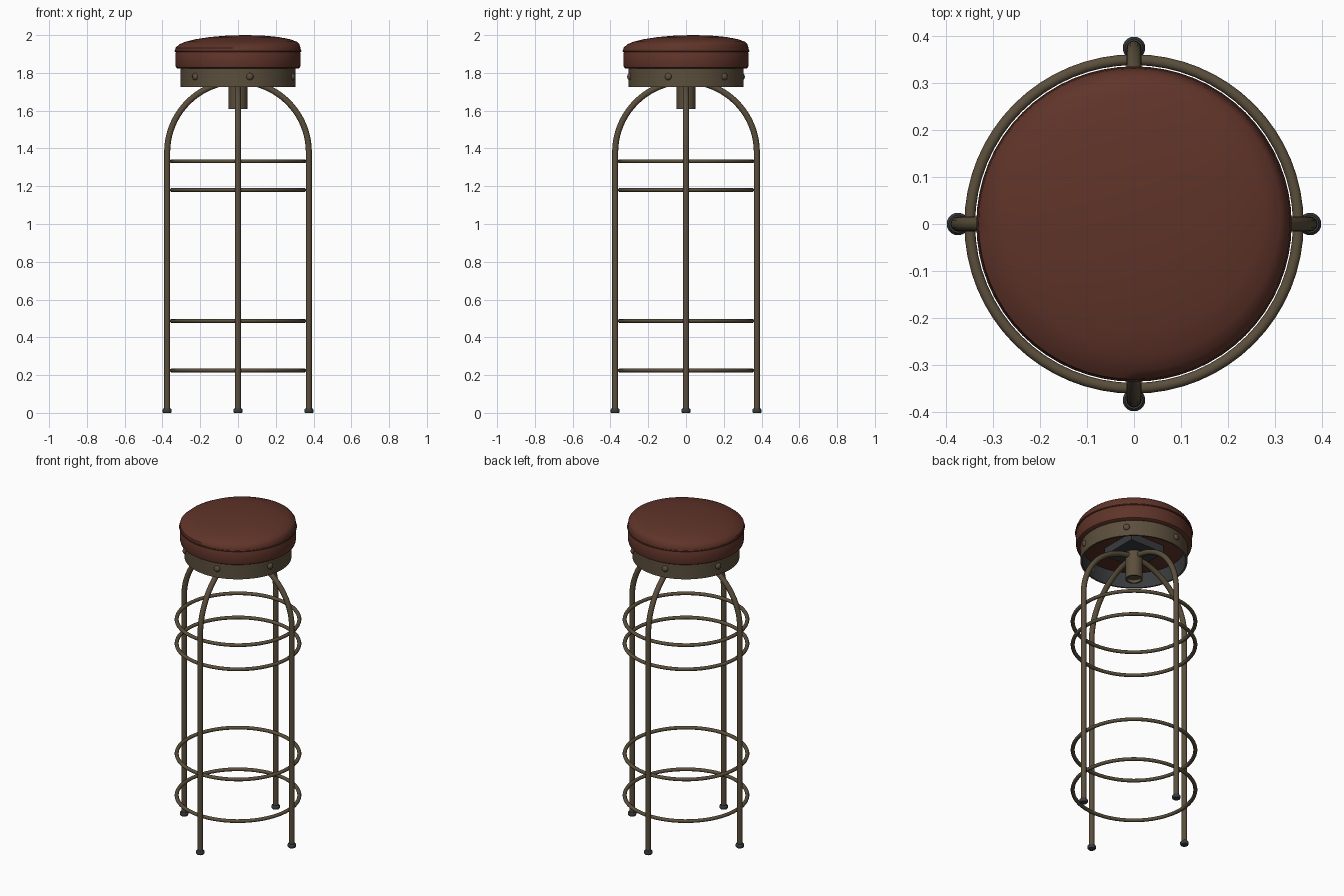
import bpy, bmesh, math
from mathutils import Matrix, Vector

if "Cube" in bpy.data.objects:
    bpy.data.objects.remove(bpy.data.objects["Cube"])


def material(name, color):
    m = bpy.data.materials.new(name)
    m.diffuse_color = (*color, 1)
    m.use_nodes = True
    m.node_tree.nodes["Principled BSDF"].inputs["Base Color"].default_value = m.diffuse_color
    return m


LEATHER = material("red_brown_leather", (0.115, 0.034, 0.022))
METAL = material("aged_bronze", (0.105, 0.078, 0.045))
RUBBER = material("dark_grey", (0.04, 0.043, 0.046))


def finish(name, bm, *mats, angle=40):
    bmesh.ops.recalc_face_normals(bm, faces=bm.faces)
    mesh = bpy.data.meshes.new(name)
    bm.to_mesh(mesh)
    bm.free()
    ob = bpy.data.objects.new(name, mesh)
    bpy.context.collection.objects.link(ob)
    for m in mats:
        mesh.materials.append(m)
    bpy.ops.object.select_all(action='DESELECT')
    ob.select_set(True)
    bpy.context.view_layer.objects.active = ob
    bpy.ops.object.shade_smooth_by_angle(angle=math.radians(angle))
    return ob


def lathe(profile, steps=64, center=(0, 0), closed=False):
    """Spin (radius, height) points around a vertical axis."""
    bm = bmesh.new()
    vs = [bm.verts.new((r, 0, z)) for r, z in profile]
    pairs = list(zip(vs, vs[1:])) + ([(vs[-1], vs[0])] if closed else [])
    edges = [bm.edges.new(p) for p in pairs]
    bmesh.ops.spin(bm, geom=vs + edges, cent=(0, 0, 0), axis=(0, 0, 1),
                   angle=math.tau, steps=steps)
    bmesh.ops.remove_doubles(bm, verts=bm.verts, dist=1e-5)
    bmesh.ops.translate(bm, verts=bm.verts, vec=(*center, 0))
    return bm


def tube(path, radius, sides=12):
    """Sweep a circle along a path lying in the XZ plane."""
    bm = bmesh.new()
    rings = []
    for i, p in enumerate(path):
        t = (path[min(i + 1, len(path) - 1)] - path[max(i - 1, 0)]).normalized()
        n, b = Vector((t.z, 0, -t.x)), Vector((0, 1, 0))
        angles = [math.tau * k / sides for k in range(sides)]
        rings.append([bm.verts.new(p + radius * (n * math.cos(a) + b * math.sin(a)))
                      for a in angles])
    for r0, r1 in zip(rings, rings[1:]):
        for k in range(sides):
            j = (k + 1) % sides
            bm.faces.new((r0[k], r0[j], r1[j], r1[k]))
    bm.faces.new(rings[0])
    bm.faces.new(rings[-1])
    return bm


# Padded seat: straight side, piped seam, slightly lopsided dome
bm = lathe([(0, 1.822), (0.318, 1.822), (0.328, 1.828), (0.331, 1.84), (0.331, 1.905),
            (0.327, 1.912), (0.333, 1.919), (0.331, 1.933), (0.318, 1.951), (0.295, 1.965),
            (0.25, 1.978), (0.18, 1.99), (0.09, 1.998), (0, 2.0)])
for v in bm.verts:
    if v.co.z > 1.94:
        w = (v.co.z - 1.94) / 0.06
        v.co.x += 0.04 * w
        v.co.y += 0.04 * w
finish("seat_cushion", bm, LEATHER)
piping = [(0.331 + 0.005 * math.cos(a), 1.915 + 0.005 * math.sin(a))
          for a in (math.tau * k / 8 for k in range(8))]
finish("seat_piping", lathe(piping, closed=True), LEATHER)

# Metal band below the seat, dark on the inside
bm = lathe([(0.305, 1.725), (0.305, 1.826), (0.295, 1.826), (0.295, 1.725)], closed=True)
for f in bm.faces:
    c = f.calc_center_median()
    f.material_index = 1 if math.hypot(c.x, c.y) < 0.297 else 0
finish("seat_band", bm, METAL, RUBBER)

# Domed rivets around the band
for i in range(6):
    a = math.radians(42 + 60 * i)
    bm = bmesh.new()
    bmesh.ops.create_uvsphere(bm, u_segments=12, v_segments=8, radius=0.019)
    bmesh.ops.scale(bm, verts=bm.verts, vec=(0.7, 1, 1))
    bmesh.ops.transform(bm, verts=bm.verts, matrix=Matrix.Rotation(a, 4, 'Z')
                        @ Matrix.Translation((0.305, 0, 1.78)))
    finish(f"rivet_{i + 1}", bm, METAL)

# Mounting plate and hollow central hub
bm = bmesh.new()
bmesh.ops.create_cube(bm, size=1)
bmesh.ops.scale(bm, verts=bm.verts, vec=(0.24, 0.24, 0.05))
bmesh.ops.translate(bm, verts=bm.verts, vec=(0, 0, 1.8))
finish("mounting_plate", bm, RUBBER)
finish("hub", lathe([(0, 1.78), (0.05, 1.78), (0.05, 1.61), (0.04, 1.61),
                     (0.04, 1.63), (0, 1.63)], 32), METAL)

# Two crossing arches form the four legs
R, SPRING = 0.375, 1.38
arch = [Vector((-R, 0, 0.015))]
arch += [Vector((-R * math.cos(math.pi * k / 40), 0, SPRING + R * math.sin(math.pi * k / 40)))
         for k in range(41)]
arch.append(Vector((R, 0, 0.015)))
for name, turn in (("leg_arch_side", 0), ("leg_arch_front_back", math.pi / 2)):
    bm = tube(arch, 0.016)
    bmesh.ops.rotate(bm, verts=bm.verts, matrix=Matrix.Rotation(turn, 3, 'Z'))
    finish(name, bm, METAL)

# Rubber feet
for i in range(4):
    a = i * math.pi / 2
    foot = lathe([(0, 0), (0.021, 0), (0.024, 0.004), (0.024, 0.018), (0.019, 0.024),
                  (0, 0.024)], 20, (R * math.cos(a), R * math.sin(a)))
    finish(f"foot_{i + 1}", foot, RUBBER)

# Four hoops joining the legs
for i, z in enumerate((0.225, 0.487, 1.18, 1.332)):
    section = [(0.35 + 0.0115 * math.cos(a), z + 0.0105 * math.sin(a))
               for a in (math.tau * k / 10 for k in range(10))]
    finish(f"hoop_{i + 1}", lathe(section, closed=True), METAL)
